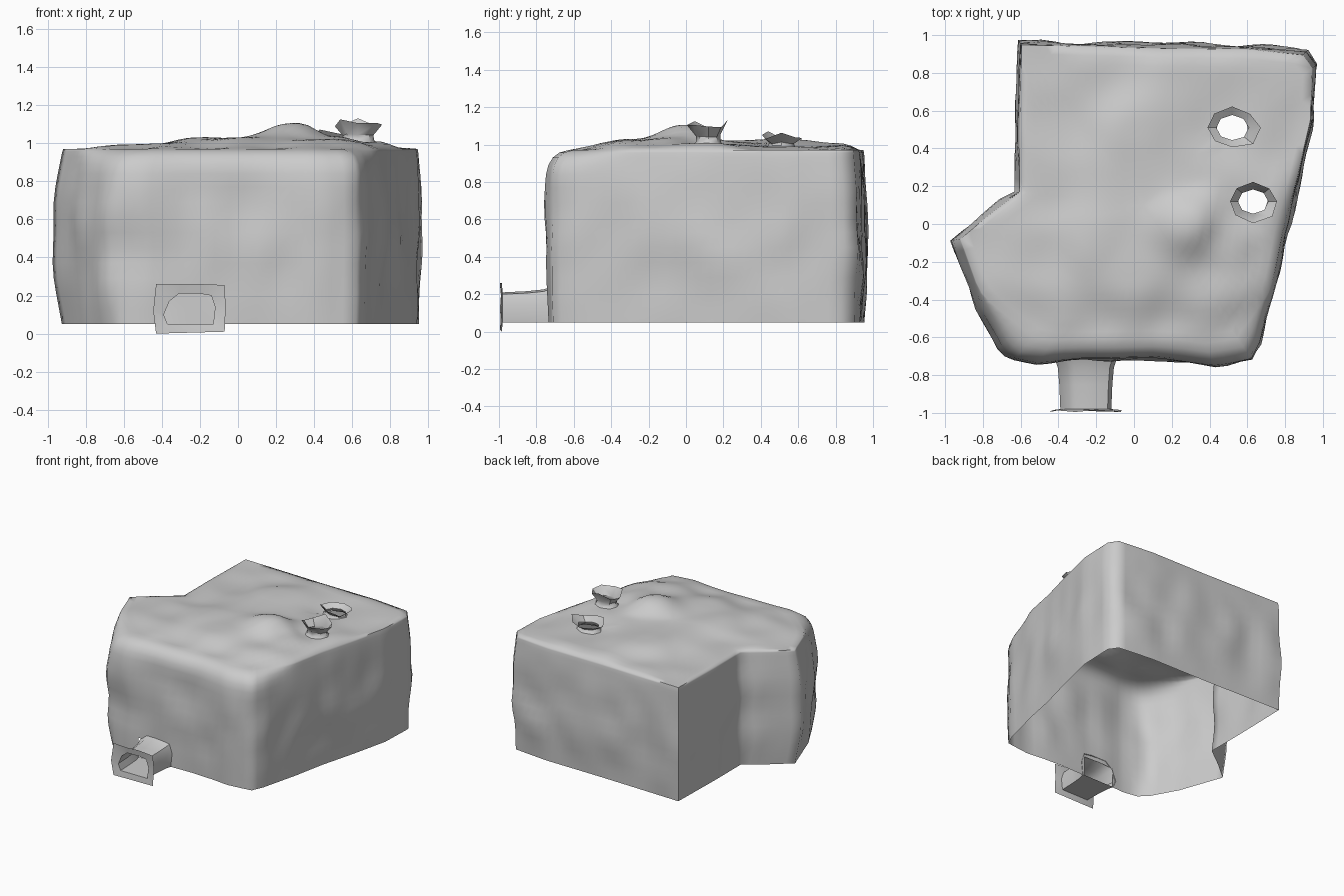
import bpy, bmesh, math, random
from mathutils import Vector, noise

if "Cube" in bpy.data.objects:
    bpy.data.objects.remove(bpy.data.objects["Cube"])
random.seed(4)

stone = bpy.data.materials.new("grey_stone")
stone.use_nodes = True
GREY = (0.6, 0.6, 0.6, 1)
stone.diffuse_color = GREY
stone.node_tree.nodes["Principled BSDF"].inputs["Base Color"].default_value = GREY

BASE = 0.05
RIM = 0.97
CENTRE = Vector((0.05, 0.1))
# chimney: centre, flue radius, rim height
CHIMNEYS = [(Vector((0.63, 0.12)), 0.078, 1.11), (Vector((0.52, 0.51)), 0.082, 1.05)]
TUNNEL_L, TUNNEL_R, TUNNEL_TOP = -0.39, -0.12, 0.21


def finish(bm, name, angle):
    bmesh.ops.recalc_face_normals(bm, faces=bm.faces)
    mesh = bpy.data.meshes.new(name)
    bm.to_mesh(mesh)
    bm.free()
    mesh.materials.append(stone)
    ob = bpy.data.objects.new(name, mesh)
    bpy.context.collection.objects.link(ob)
    bpy.ops.object.select_all(action='DESELECT')
    ob.select_set(True)
    bpy.context.view_layer.objects.active = ob
    bpy.ops.object.shade_smooth_by_angle(angle=math.radians(angle))
    return ob


def bridge(bm, a, b):
    n = len(a)
    for i in range(n):
        j = (i + 1) % n
        bm.faces.new((a[i], a[j], b[j], b[i]))


def bump(t, middle, width):
    return math.exp(-((t - middle) / width) ** 2)


# roof spots: x, y, rise above the rim; two folds meet at a hump
ROOF = [(-.9, -.1, 0), (-.6, -.55, 0), (-.2, -.6, 0), (.2, -.6, 0), (.6, -.6, 0),
        (-.5, -.2, .02), (-.2, -.1, .06), (0, -.25, .06), (.3, 0, .14), (.5, -.1, .07),
        (.4, -.3, .05), (0, .2, .05), (0, .5, .06), (.3, .3, .04), (.6, .1, .03),
        (.5, .5, .01), (.3, .9, .03), (-.4, .5, 0), (-.5, .9, 0), (.8, .8, .01),
        (.9, .5, 0), (-.5, .2, .01), (-.2, .8, .01), (.7, -.2, .02)]


def top_height(p):
    """Blend the roof spots by distance, with a slight ripple."""
    total = rise = 0
    for x, y, dz in ROOF:
        w = 1 / (((p.x - x) ** 2 + (p.y - y) ** 2) + 0.004) ** 1.6
        total += w
        rise += w * dz
    return RIM + rise / total + 0.012 * noise.noise(Vector((p.x * 4, p.y * 4, 5)))


def front_softness(p):
    """The front rim is well rounded, the other rims are crisp."""
    return 0.06 + 0.94 * min(1, max(0, (-0.35 - p.y) / 0.31))


def wall_push(p, z):
    """How far the wall bulges out at a height."""
    weight = math.sin(math.pi * (z - BASE) / (RIM - BASE))
    lump = noise.noise(Vector((p.x * 4.5, p.y * 4.5, z * 3.5)))
    push = weight * (0.015 + 0.035 * lump)
    if p.x < -0.65:
        push += 0.03 * weight
    if p.y < -0.65:
        lobes = bump(p.x, 0.44, 0.16) + bump(p.x, -0.52, 0.14)
        push += 0.03 * lobes * bump(z, 0.68, 0.22) - 0.012 * weight
    if p.y > 0.9:
        push += 0.02 * bump(z, 0.32, 0.15) * (bump(p.x, 0.1, 0.15) + bump(p.x, 0.7, 0.15))
    return push


# plan outline of the rock, running anticlockwise from the front
corners = [(TUNNEL_L, -0.715), (TUNNEL_R, -0.715), (0.1, -0.71), (0.28, -0.72),
           (0.42, -0.735), (0.55, -0.72), (0.62, -0.71), (0.66, -0.62), (0.74, -0.3),
           (0.79, -0.05), (0.87, 0.25), (0.94, 0.55), (0.95, 0.83), (0.9, 0.9),
           (0.6, 0.93), (0.1, 0.935), (-0.6, 0.955), (-0.61, 0.5), (-0.61, 0.17),
           (-0.77, 0.05), (-0.925, -0.08), (-0.8, -0.43), (-0.69, -0.63),
           (-0.62, -0.7), (-0.5, -0.72)]
outline = []
for i, c in enumerate(corners):
    a, b = Vector(c), Vector(corners[(i + 1) % len(corners)])
    steps = max(1, round((b - a).length / 0.065))
    outline += [a.lerp(b, k / steps) for k in range(steps)]

# rock shell: lumpy walls, rounded front rim, folded top, open below
bm = bmesh.new()
rings = []
levels = [(z, 0) for z in (BASE, 0.13, TUNNEL_TOP, 0.29, 0.37, 0.45, 0.53, 0.61, 0.69, 0.77, 0.84)]
levels += [(0.89, 0.01), (0.93, 0.035), (0.957, 0.075), (RIM, 0.13)]
for z, inset in levels:
    ring = []
    for p in outline:
        out = (p - CENTRE).normalized()
        q = p.lerp(CENTRE, inset * front_softness(p)) + out * wall_push(p, z)
        ring.append(bm.verts.new((q.x, q.y, z)))
    rings.append(ring)
COUNT = 18
for k in range(1, COUNT):
    ring = []
    for p in outline:
        start = 0.13 * front_softness(p)
        q = p.lerp(CENTRE, start + (1 - start) * k / COUNT)
        h = RIM + (top_height(q) - RIM) * min(1, (k + 1) / 3)
        ring.append(bm.verts.new((q.x, q.y, h)))
    rings.append(ring)
for a, b in zip(rings, rings[1:]):
    bridge(bm, a, b)
peak = bm.verts.new((CENTRE.x, CENTRE.y, top_height(CENTRE)))
last = rings[-1]
for i in range(len(last)):
    bm.faces.new((last[i], last[(i + 1) % len(last)], peak))

# openings for the tunnel and the chimney flues
doomed = []
for f in bm.faces:
    c = f.calc_center_median()
    if c.y < -0.6 and TUNNEL_L < c.x < TUNNEL_R and c.z < TUNNEL_TOP:
        doomed.append(f)
    if c.z > 0.95 and any((c.xy - m).length < r for m, r, _ in CHIMNEYS):
        doomed.append(f)
bmesh.ops.delete(bm, geom=doomed, context='FACES')
for v in bm.verts:
    if v.is_boundary and v.co.z > 0.9:
        for m, r, _ in CHIMNEYS:
            d = v.co.xy - m
            if d.length < r * 2:
                v.co.xy = m + d.normalized() * r
finish(bm, "rock_shell", 75)

# ragged flared chimneys
for number, (m, r, top) in enumerate(CHIMNEYS, 1):
    bm = bmesh.new()
    ground = top_height(m)
    sides = 8
    jag = [random.uniform(-1, 1) for _ in range(sides)]
    rows = []
    for radius, z, rough in ((r * 1.4, ground - 0.012, 0), (r * 1.05, ground + 0.012, 0),
                             (r, ground + 0.4 * (top - ground), 0.3), (r * 1.65, top, 1)):
        row = []
        for i in range(sides):
            t = math.tau * i / sides
            rad = radius * (1 + 0.12 * rough * jag[i])
            row.append(bm.verts.new((m.x + rad * 1.05 * math.cos(t),
                                     m.y + rad * 0.82 * math.sin(t),
                                     z + 0.025 * rough * jag[(i * 3) % sides])))
        rows.append(row)
    for a, b in zip(rows, rows[1:]):
        bridge(bm, a, b)
    finish(bm, f"chimney_{number}", 40)

# arched tunnel meeting the front wall
arch = [(-0.37, 0.05), (-0.13, 0.05), (-0.12, 0.14), (-0.14, 0.2),
        (-0.2, 0.21), (-0.31, 0.21), (-0.36, 0.17), (-0.39, 0.1)]
bm = bmesh.new()
rows = []
for y, grow in ((-0.98, 1), (-0.85, 1.04), (-0.76, 1.1), (-0.71, 1.22)):
    rows.append([bm.verts.new((-0.255 + (x + 0.255) * grow, y, BASE + (z - BASE) * grow))
                 for x, z in arch])
for a, b in zip(rows, rows[1:]):
    bridge(bm, a, b)
finish(bm, "tunnel", 40)

# flat collar around the tunnel mouth
bm = bmesh.new()
rim = [(-0.43, 0.0), (-0.07, 0.01), (-0.065, 0.14), (-0.07, 0.255),
       (-0.2, 0.26), (-0.31, 0.26), (-0.43, 0.26), (-0.445, 0.12)]
inner = [bm.verts.new((x, -0.98, z)) for x, z in arch]
outer = [bm.verts.new((x, -0.985 - 0.01 * (i % 2), z)) for i, (x, z) in enumerate(rim)]
bridge(bm, outer, inner)
finish(bm, "tunnel_collar", 40)
